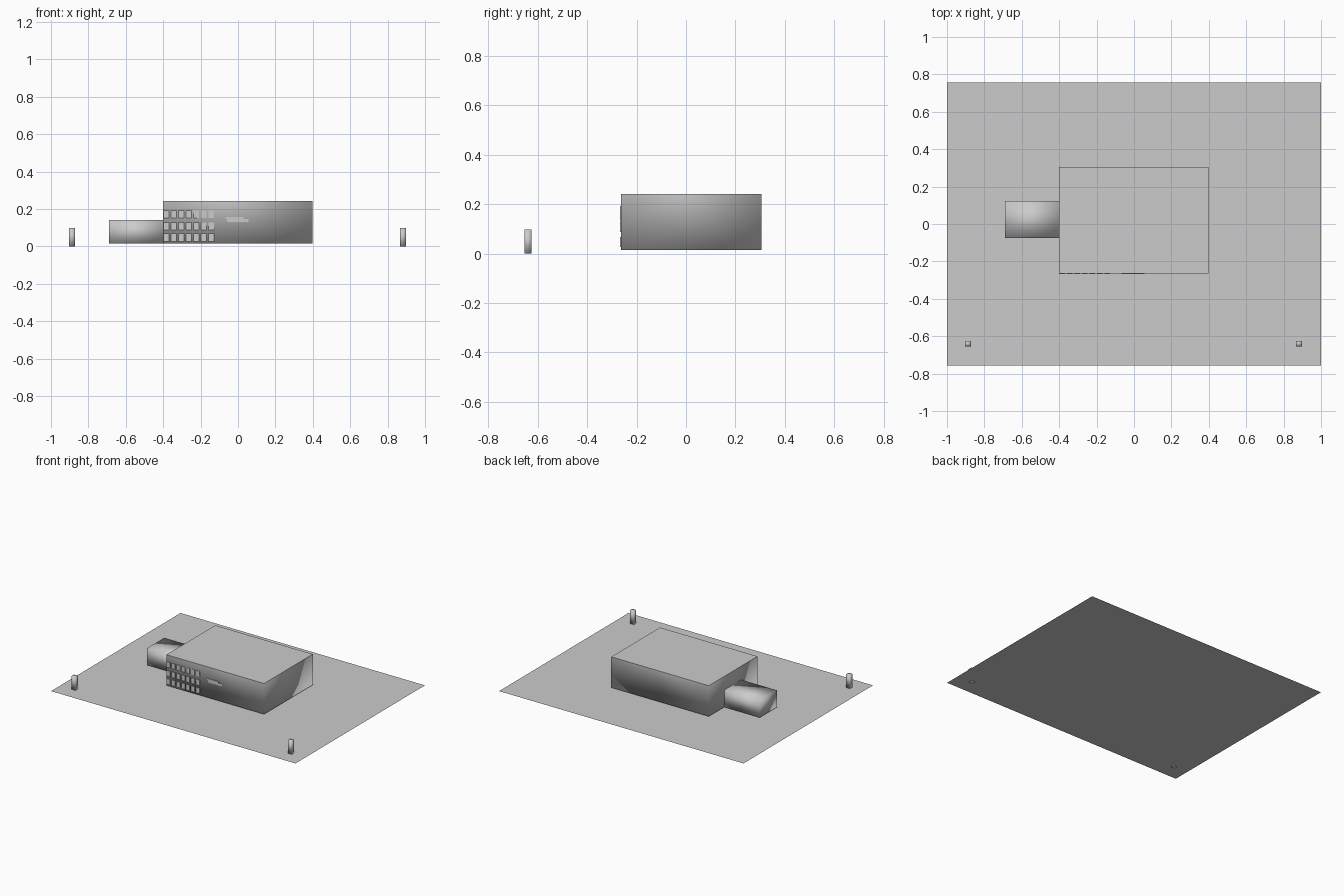
import bpy, bmesh

if "Cube" in bpy.data.objects:
    bpy.data.objects.remove(bpy.data.objects["Cube"])

grey = bpy.data.materials.new("light_grey")
grey.diffuse_color = (0.6, 0.6, 0.6, 1)
grey.use_nodes = True
grey.node_tree.nodes["Principled BSDF"].inputs["Base Color"].default_value = grey.diffuse_color


def add_mesh(name, bm, smooth):
    bmesh.ops.recalc_face_normals(bm, faces=bm.faces)
    for f in bm.faces:
        f.smooth = smooth
    mesh = bpy.data.meshes.new(name)
    bm.to_mesh(mesh)
    bm.free()
    mesh.materials.append(grey)
    obj = bpy.data.objects.new(name, mesh)
    bpy.context.collection.objects.link(obj)
    return obj


def add_box(bm, lo, hi):
    verts = bmesh.ops.create_cube(bm, size=1)["verts"]
    for v in verts:
        v.co = [(a + b) / 2 + c * (b - a) for a, b, c in zip(lo, hi, v.co)]


def box(name, lo, hi, smooth=True):
    bm = bmesh.new()
    add_box(bm, lo, hi)
    return add_mesh(name, bm, smooth)


def sheet(name, x0, x1, y0, y1, z):
    bm = bmesh.new()
    corners = [(x0, y0), (x1, y0), (x1, y1), (x0, y1)]
    face = bm.faces.new([bm.verts.new((x, y, z)) for x, y in corners])
    face.normal_update()
    if face.normal.z < 0:
        face.normal_flip()
    mesh = bpy.data.meshes.new(name)
    bm.to_mesh(mesh)
    bm.free()
    mesh.materials.append(grey)
    obj = bpy.data.objects.new(name, mesh)
    bpy.context.collection.objects.link(obj)


# Flat site
sheet("ground_plate", -1, 1, -0.756, 0.756, 0)

# Main hall: softly shaded walls with a flat roof on top
bm = bmesh.new()
add_box(bm, (-0.40, -0.264, 0.015), (0.398, 0.305, 0.242))
bm.faces.ensure_lookup_table()
bmesh.ops.recalc_face_normals(bm, faces=bm.faces)
top = [f for f in bm.faces if f.normal.z > 0.9]
bmesh.ops.delete(bm, geom=top, context="FACES_ONLY")
add_mesh("hall_walls", bm, True)
sheet("hall_roof", -0.40, 0.398, -0.264, 0.305, 0.242)

# Side annex
box("annex", (-0.69, -0.075, 0.015), (-0.40, 0.124, 0.141))

# Three rows of seven window plates on the front wall
bm = bmesh.new()
for z0, z1 in ((0.027, 0.068), (0.087, 0.128), (0.152, 0.192)):
    for i in range(7):
        x = -0.397 + 0.04 * i
        add_box(bm, (x, -0.267, z0), (x + 0.029, -0.263, z1))
add_mesh("windows", bm, False)

# Long panel with a narrow ledge above it
box("front_panel", (-0.06, -0.267, 0.130), (0.056, -0.263, 0.147), False)
box("panel_ledge", (-0.067, -0.268, 0.147), (0.030, -0.263, 0.158), False)

# Gate posts
for name, x in (("left_post", -0.888), ("right_post", 0.881)):
    box(name, (x - 0.016, -0.654, 0), (x + 0.016, -0.625, 0.098))
